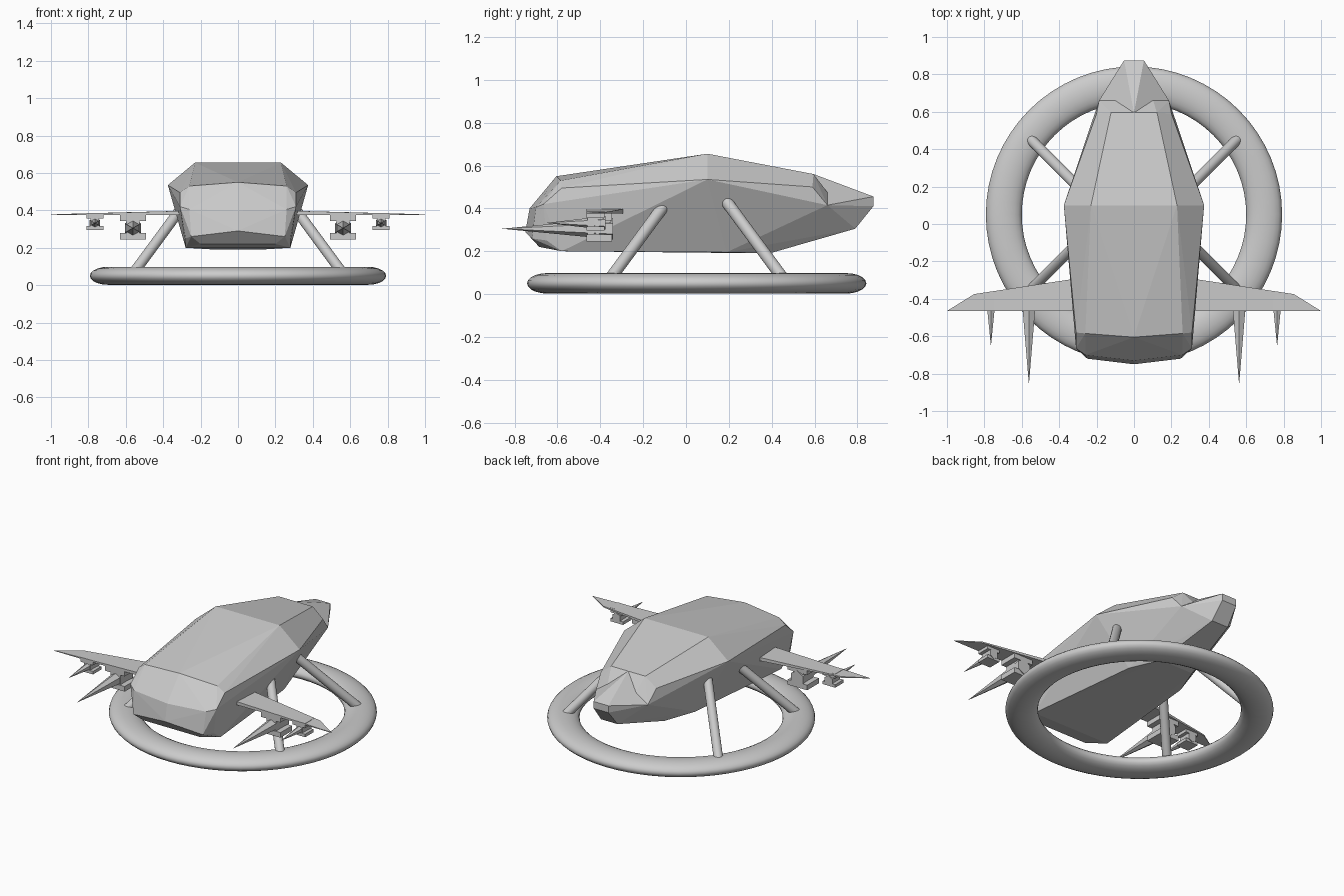
import bpy, bmesh, math
from mathutils import Vector, Matrix

if "Cube" in bpy.data.objects:
    bpy.data.objects.remove(bpy.data.objects["Cube"])


def add_object(name, bm):
    bmesh.ops.recalc_face_normals(bm, faces=bm.faces)
    me = bpy.data.meshes.new(name)
    bm.to_mesh(me)
    bm.free()
    ob = bpy.data.objects.new(name, me)
    bpy.context.collection.objects.link(ob)
    return ob


def hull(name, half_points):
    """Faceted convex shell from the points of one half, mirrored over x."""
    bm = bmesh.new()
    pts = set(half_points) | {(-x, y, z) for x, y, z in half_points}
    for p in sorted(pts):
        bm.verts.new(p)
    res = bmesh.ops.convex_hull(bm, input=bm.verts)
    loose = [v for v in bm.verts if not v.link_faces]
    bmesh.ops.delete(bm, geom=loose, context='VERTS')
    bmesh.ops.dissolve_limit(bm, angle_limit=math.radians(1.5),
                             verts=bm.verts, edges=bm.edges)
    return add_object(name, bm)


def add_box(bm, lo, hi):
    lo, hi = Vector(lo), Vector(hi)
    m = Matrix.Translation((lo + hi) / 2) @ Matrix.Diagonal((*(hi - lo), 1))
    bmesh.ops.create_cube(bm, size=1, matrix=m)


# Fuselage: windscreen top, brow, chin, mid section, rear
hull("fuselage", [
    (0, -.605, .55), (.26, -.585, .53), (.31, -.58, .495),
    (0, -.73, .40), (.26, -.70, .405), (.31, -.665, .42),
    (0, -.75, .29), (.25, -.72, .26), (.28, -.65, .25),
    (.2, -.685, .22), (.28, -.58, .2),
    (.23, .1, .655), (.375, .1, .535), (.2, .19, .195), (.12, .39, .19),
    (.123, .595, .56), (.2, .59, .5), (.187, .66, .415), (.06, .79, .305),
])

# Tail fairing with a central ridge
hull("tail", [
    (0, .595, .56), (.187, .66, .415),
    (.053, .875, .455), (.053, .875, .41), (.06, .79, .305),
])

# Flattened landing ring
bpy.ops.mesh.primitive_torus_add(location=(0, .05, .05), major_radius=.696,
                                 minor_radius=.096, major_segments=64,
                                 minor_segments=20)
ring = bpy.context.object
ring.name = "landing_ring"
ring.scale.z = .5
bpy.ops.object.transform_apply(location=False, rotation=False, scale=True)
bpy.ops.object.shade_smooth_by_angle(angle=math.radians(40))

# Four slanted struts from ring to fuselage
for sx, side in ((-1, "left"), (1, "right")):
    for sy, end in ((-1, "front"), (1, "rear")):
        a = Vector((sx * .555, .05 + sy * .405, .07))
        b = Vector((sx * .29, .05 + sy * .14, .43))
        d = b - a
        bpy.ops.mesh.primitive_cylinder_add(
            vertices=24, radius=.028, depth=d.length, location=(a + b) / 2,
            rotation=d.to_track_quat('Z', 'Y').to_euler())
        bpy.context.object.name = f"{end}_{side}_strut"
        bpy.ops.object.shade_smooth_by_angle(angle=math.radians(40))

for sx, side in ((-1, "left"), (1, "right")):
    # Thin tapered wing
    bm = bmesh.new()
    plan = [(.2, -.275, .025), (.855, -.375, .008),
            (1, -.465, .003), (.2, -.465, .025)]
    low = [bm.verts.new((sx * x, y, .375)) for x, y, t in plan]
    top = [bm.verts.new((sx * x, y, .375 + t)) for x, y, t in plan]
    bm.faces.new(low)
    bm.faces.new(top)
    for i in range(4):
        j = (i + 1) % 4
        bm.faces.new((low[i], low[j], top[j], top[i]))
    add_object(f"{side}_wing", bm)

    # Hanging spikes held in an upper and lower clamp plate
    for label, x, z, w, r, tip, h, back in (
            ("inner", .562, .305, .07, .05, -.86, .06, -.345),
            ("outer", .765, .332, .045, .032, -.655, .036, -.38)):
        cx = sx * x
        bm = bmesh.new()
        add_box(bm, (cx - w, -.465, z + h * .65), (cx + w, back, .385))
        add_box(bm, (cx - w, -.465, z - h), (cx + w, back, z - h * .45))
        add_box(bm, (cx - w * .5, -.46, z - h * .6),
                (cx + w * .5, back - .005, z + h * .8))
        add_object(f"{side}_{label}_clamp", bm)

        bm = bmesh.new()
        length = back + .005 - tip
        m = (Matrix.Translation((cx, tip + length / 2, z))
             @ Matrix.Rotation(math.radians(90), 4, 'X'))
        bmesh.ops.create_cone(bm, cap_ends=True, segments=6, radius1=r,
                              radius2=0, depth=length, matrix=m)
        bmesh.ops.remove_doubles(bm, verts=bm.verts, dist=1e-5)
        add_object(f"{side}_{label}_spike", bm)
